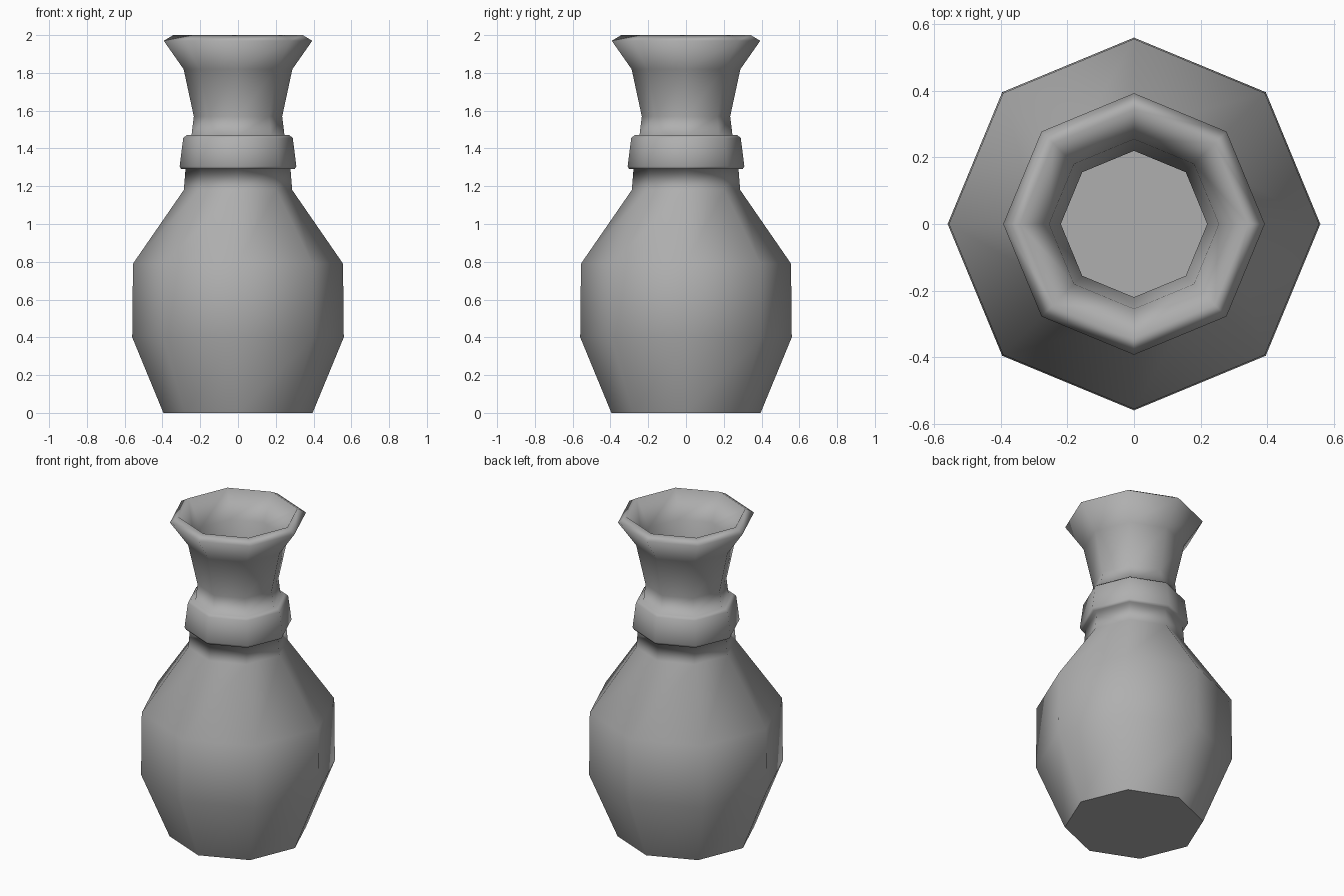
import bpy, bmesh
from math import cos, sin, tau

if "Cube" in bpy.data.objects:
    bpy.data.objects.remove(bpy.data.objects["Cube"])

SIDES = 8


def lathe(name, profile, mat):
    """Revolve (radius, z) points around z; smooth sides, flat end discs."""
    bm = bmesh.new()
    rings = []
    for r, z in profile:
        if r == 0:
            rings.append([bm.verts.new((0, 0, z))] * SIDES)
        else:
            rings.append([bm.verts.new((r * cos(tau * i / SIDES), r * sin(tau * i / SIDES), z))
                          for i in range(SIDES)])
    for (a, b), (pa, pb) in zip(zip(rings, rings[1:]), zip(profile, profile[1:])):
        is_disc = pa[0] == 0 or pb[0] == 0
        for i in range(SIDES):
            j = (i + 1) % SIDES
            face = bm.faces.new(dict.fromkeys((a[i], a[j], b[j], b[i])))
            face.smooth = not is_disc
    bmesh.ops.recalc_face_normals(bm, faces=bm.faces)
    # Crease where the discs meet the walls
    for e in bm.edges:
        if len({f.smooth for f in e.link_faces}) == 2:
            e.smooth = False
    mesh = bpy.data.meshes.new(name)
    bm.to_mesh(mesh)
    bm.free()
    mesh.materials.append(mat)
    obj = bpy.data.objects.new(name, mesh)
    bpy.context.collection.objects.link(obj)
    return obj


clay = bpy.data.materials.new("dark_grey_clay")
clay.diffuse_color = (0.43, 0.43, 0.43, 1)
clay.use_nodes = True
clay.node_tree.nodes["Principled BSDF"].inputs["Base Color"].default_value = clay.diffuse_color

# Outside: base, belly, raised collar, flared neck
belly = [(0, 0), (0.395, 0), (0.56, 0.4), (0.556, 0.79), (0.287, 1.18), (0.278, 1.29)]
collar = [(0.3, 1.29), (0.309, 1.305), (0.29, 1.455), (0.273, 1.47)]
neck = [(0.246, 1.47), (0.234, 1.57), (0.288, 1.82), (0.393, 1.97)]
# Inside: lip, throat, hollow belly, floor
inside = [(0.343, 2.0), (0.255, 1.84), (0.22, 1.58), (0.22, 1.47), (0.25, 1.17),
          (0.525, 0.77), (0.53, 0.41), (0.37, 0.03), (0, 0.03)]
lathe("vase", belly + collar + neck + inside, clay)
